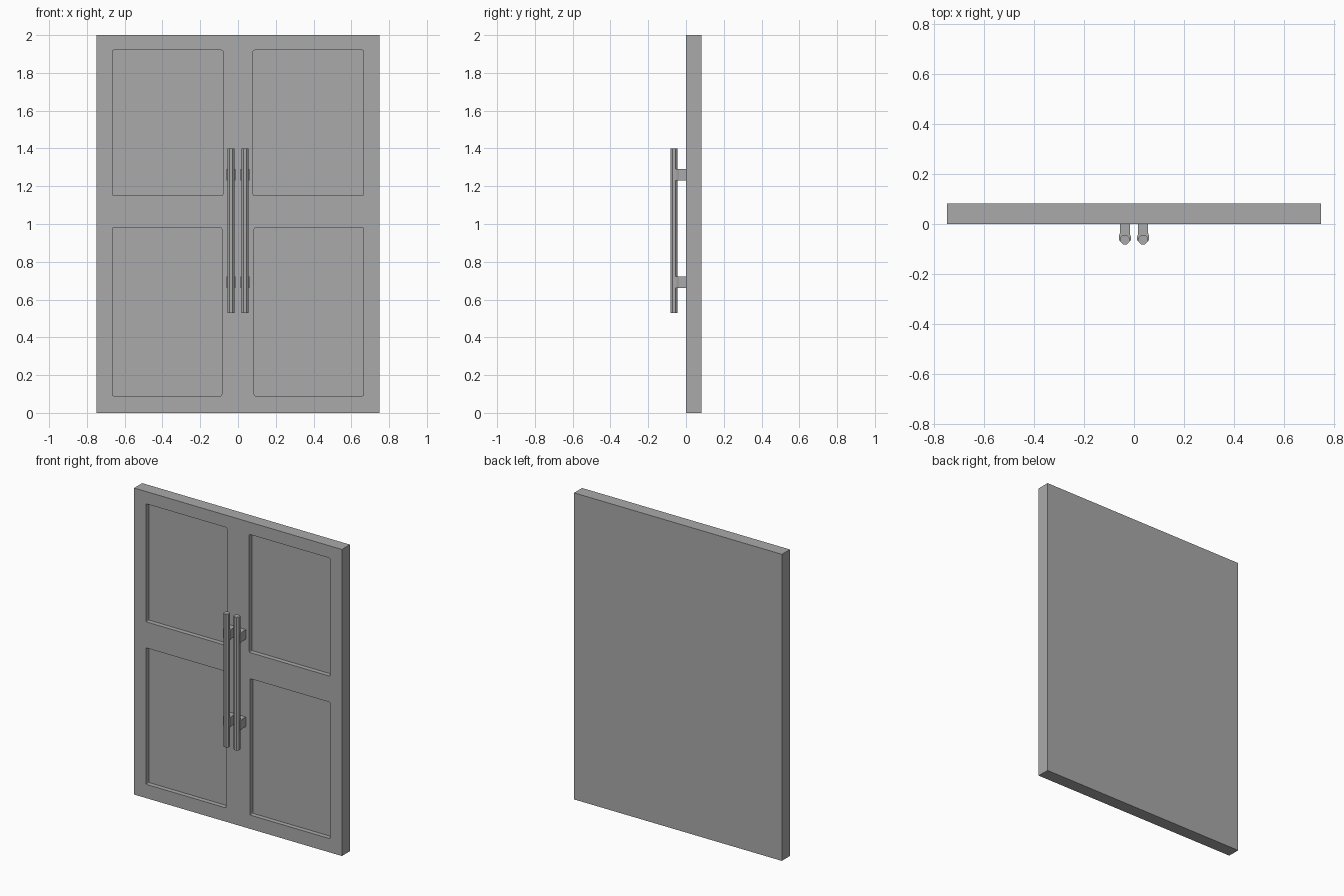
import bpy, bmesh, math
from mathutils import Matrix, Vector

if "Cube" in bpy.data.objects:
    bpy.data.objects.remove(bpy.data.objects["Cube"], do_unlink=True)

grey = bpy.data.materials.new("plain grey")
grey.use_nodes = True
colour = (0.4, 0.4, 0.4, 1)
grey.diffuse_color = colour
grey.node_tree.nodes["Principled BSDF"].inputs["Base Color"].default_value = colour


def add_object(name, bm):
    bmesh.ops.recalc_face_normals(bm, faces=bm.faces)
    mesh = bpy.data.meshes.new(name)
    bm.to_mesh(mesh)
    bm.free()
    mesh.materials.append(grey)
    obj = bpy.data.objects.new(name, mesh)
    bpy.context.collection.objects.link(obj)
    return obj


def box_mesh(low, high):
    low, high = Vector(low), Vector(high)
    bm = bmesh.new()
    bmesh.ops.create_cube(bm, size=1, matrix=Matrix.Translation((low + high) / 2)
                          @ Matrix.Diagonal((high - low).to_4d()))
    return bm


def prism(name, profile, z0, z1):
    """Extrude a horizontal outline from z0 up to z1."""
    bm = bmesh.new()
    face = bm.faces.new([bm.verts.new((x, y, z0)) for x, y in profile])
    new = bmesh.ops.extrude_face_region(bm, geom=[face])["geom"]
    bmesh.ops.translate(bm, vec=(0, 0, z1 - z0),
                        verts=[v for v in new if isinstance(v, bmesh.types.BMVert)])
    return add_object(name, bm)


# Door slab
slab = add_object("door_slab", box_mesh((-0.75, 0, 0), (0.75, 0.083, 2)))

# Recessed panels with slightly rounded corners
for side in (-1, 1):
    for name, inner, z0, z1 in (("upper", 0.08, 1.15, 1.92), ("lower", 0.086, 0.09, 0.98)):
        x0, x1 = sorted((side * inner, side * 0.665))
        bm = box_mesh((x0, -0.05, z0), (x1, 0.03, z1))
        corners = [e for e in bm.edges
                   if abs(e.verts[0].co.y - e.verts[1].co.y) > 0.01]
        bmesh.ops.bevel(bm, geom=corners, offset=0.007, segments=2,
                        profile=0.5, affect='EDGES')
        cutter = add_object(name + "_panel_cutter", bm)
        cutter.hide_render = True
        cut = slab.modifiers.new(name + " recess", 'BOOLEAN')
        cut.object = cutter
        cut.solver = 'EXACT'
        bpy.context.view_layer.objects.active = slab
        bpy.ops.object.modifier_apply(modifier=cut.name)
        bpy.data.objects.remove(cutter, do_unlink=True)

# Octagonal pull handles on flared brackets
half_bracket = [(0.020, 0.002), (0.020, -0.038), (0.024, -0.05), (0.024, -0.066)]
for side, label in ((-1, "right"), (1, "left")):
    cx = side * 0.037
    angles = [math.radians(22.5 + 45 * i) for i in range(8)]
    prism(label + "_handle_bar",
          [(cx + 0.02 * math.cos(a), -0.063 + 0.02 * math.sin(a)) for a in angles],
          0.53, 1.40)
    outline = ([(cx + x, y) for x, y in half_bracket]
               + [(cx - x, y) for x, y in reversed(half_bracket)])
    for place, z in (("lower", 0.66), ("upper", 1.23)):
        prism(f"{label}_{place}_bracket", outline, z, z + 0.062)
